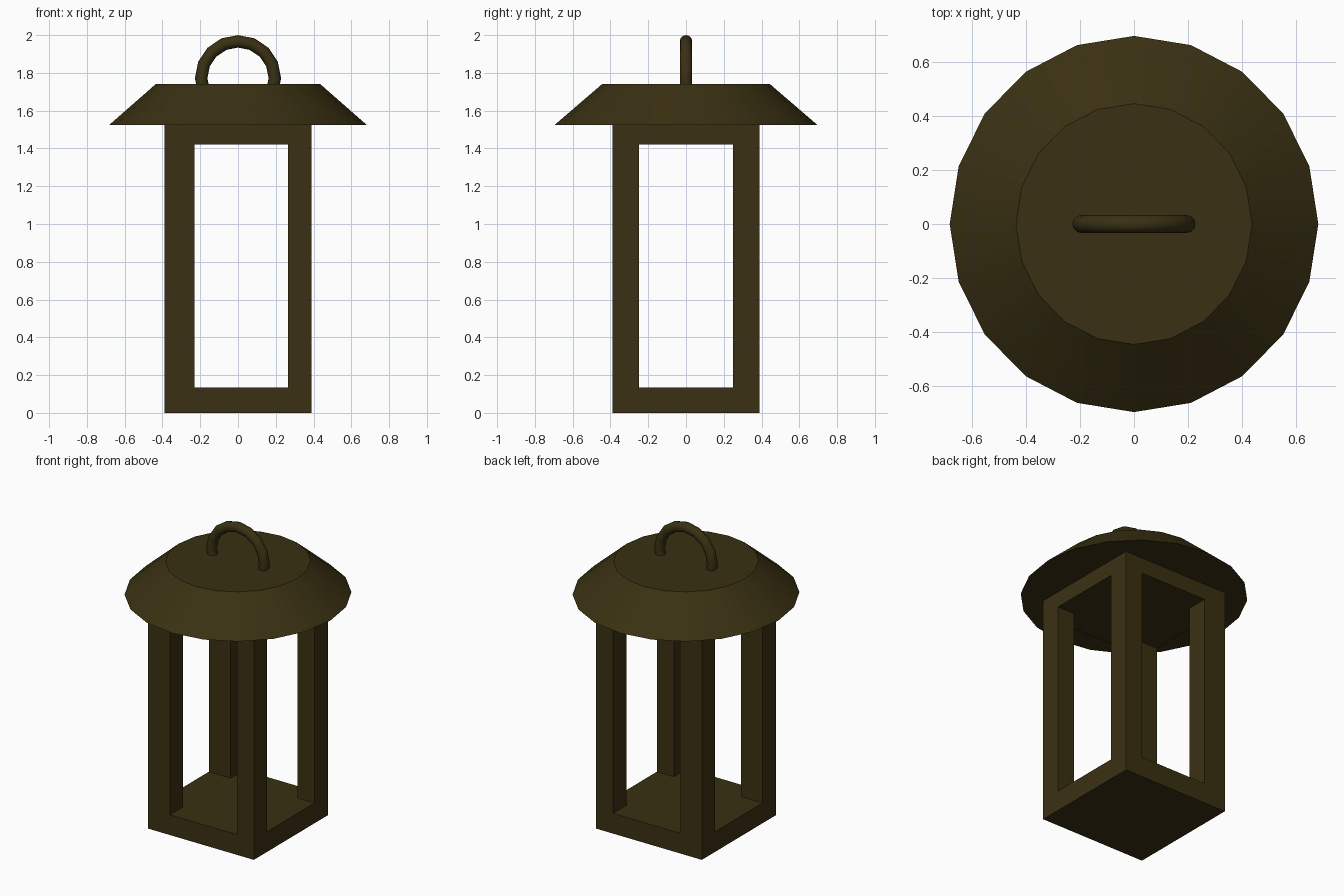
import bpy
import math

if "Cube" in bpy.data.objects:
    bpy.data.objects.remove(bpy.data.objects["Cube"], do_unlink=True)

# Single dark bronze material
bronze = bpy.data.materials.new("dark_bronze")
bronze.use_nodes = True
colour = (0.042, 0.030, 0.006, 1.0)
bronze.diffuse_color = colour
bronze.node_tree.nodes["Principled BSDF"].inputs["Base Color"].default_value = colour


def finish(name, smooth=False):
    """Name the active object, apply its transform, colour it."""
    obj = bpy.context.object
    obj.name = obj.data.name = name
    bpy.ops.object.transform_apply(location=True, rotation=True, scale=True)
    obj.data.materials.append(bronze)
    if smooth:
        bpy.ops.object.shade_smooth_by_angle(angle=math.radians(35))
    return obj


def box(name, low, high):
    """Axis-aligned box between two corners."""
    centre = [(a + b) / 2 for a, b in zip(low, high)]
    bpy.ops.mesh.primitive_cube_add(size=1, location=centre)
    bpy.context.object.scale = [b - a for a, b in zip(low, high)]
    return finish(name)


# Dimensions
HALF = 0.39
BODY_TOP, ROOF_TOP = 1.525, 1.74
SILL, LINTEL = 0.135, 1.42
LEFT_OPEN, RIGHT_OPEN, SIDE_OPEN = -0.23, 0.265, 0.25

# Lantern body: a solid block with two crossing window openings
body = box("lantern_body", (-HALF, -HALF, 0), (HALF, HALF, BODY_TOP))
cutters = [
    box("front_opening_cutter", (LEFT_OPEN, -1, SILL), (RIGHT_OPEN, 1, LINTEL)),
    box("side_opening_cutter", (-1, -SIDE_OPEN, SILL), (1, SIDE_OPEN, LINTEL)),
]
bpy.context.view_layer.objects.active = body
for cutter in cutters:
    cutter.hide_render = True
    cut = body.modifiers.new("window_cut", 'BOOLEAN')
    cut.operation = 'DIFFERENCE'
    cut.solver = 'EXACT'
    cut.object = cutter
    bpy.ops.object.modifier_apply(modifier=cut.name)
for cutter in cutters:
    bpy.data.objects.remove(cutter, do_unlink=True)

# Roof: truncated cone, slightly narrower across the front
bpy.ops.mesh.primitive_cone_add(
    vertices=20, radius1=0.695, radius2=0.445, depth=ROOF_TOP - BODY_TOP,
    location=(0, 0, (BODY_TOP + ROOF_TOP) / 2))
bpy.context.object.scale.x = 0.98
finish("roof", smooth=True)

# Carrying ring, its lower half sunk inside the roof
bpy.ops.mesh.primitive_torus_add(
    major_segments=16, minor_segments=12, major_radius=0.195, minor_radius=0.033,
    location=(0, 0, 1.772), rotation=(math.pi / 2, 0, 0))
finish("carrying_ring", smooth=True)
